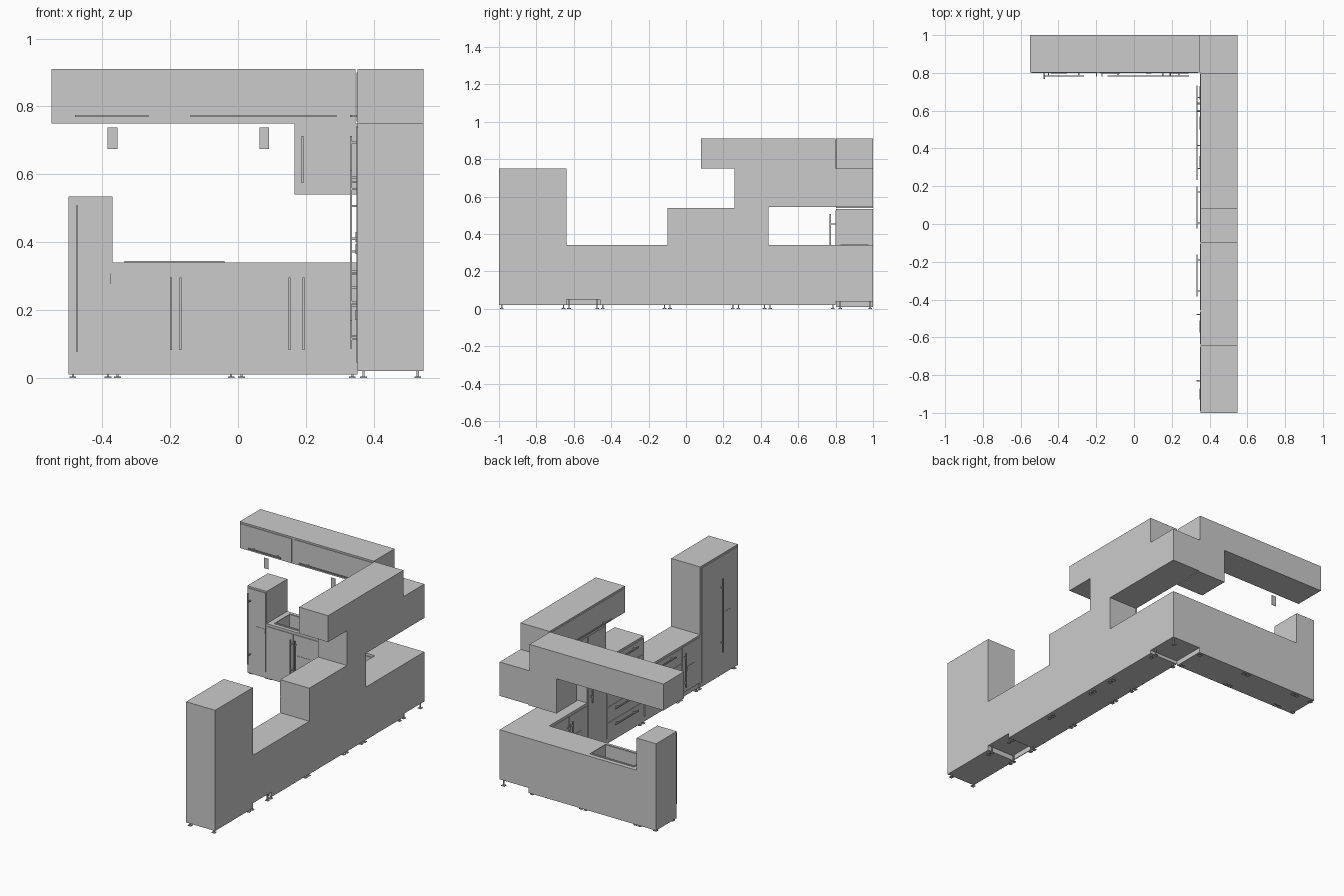
import bpy, bmesh
from mathutils import Vector

if "Cube" in bpy.data.objects:
    bpy.data.objects.remove(bpy.data.objects["Cube"])


def finish(bm, name):
    bmesh.ops.recalc_face_normals(bm, faces=bm.faces)
    me = bpy.data.meshes.new(name)
    bm.to_mesh(me)
    bm.free()
    ob = bpy.data.objects.new(name, me)
    bpy.context.collection.objects.link(ob)
    return ob


def add_box(bm, lo, hi):
    vs = bmesh.ops.create_cube(bm, size=1)["verts"]
    lo, hi = Vector(lo), Vector(hi)
    for v in vs:
        v.co = Vector((lo[i] + (v.co[i] + .5) * (hi[i] - lo[i]) for i in range(3)))


def box(name, lo, hi):
    bm = bmesh.new()
    add_box(bm, lo, hi)
    return finish(bm, name)


def prism(name, profile, axis, a, b):
    """Extrude a side outline along x or y."""
    bm = bmesh.new()
    pts = [(a, u, z) if axis == "x" else (u, a, z) for u, z in profile]
    f = bm.faces.new([bm.verts.new(p) for p in pts])
    ext = bmesh.ops.extrude_face_region(bm, geom=[f])["geom"]
    shift = (b - a, 0, 0) if axis == "x" else (0, b - a, 0)
    bmesh.ops.translate(bm, vec=shift, verts=[g for g in ext if isinstance(g, bmesh.types.BMVert)])
    return finish(bm, name)


def on_front(bm, wing, u0, u1, z0, z1, d0, d1):
    """Box on a cabinet front; d is the distance out of the front plane."""
    if wing == "back":
        add_box(bm, (u0, .803 - d1, z0), (u1, .803 - d0, z1))
    else:
        add_box(bm, (.353 - d1, u0, z0), (.353 - d0, u1, z1))


def door(name, wing, u0, u1, z0, z1):
    bm = bmesh.new()
    on_front(bm, wing, u0, u1, z0, z1, -.002, .004)
    finish(bm, name)


def handle(name, wing, u0, u1, z0, z1, out=.02):
    """Bar handle with two posts, vertical if u0 == u1."""
    bm = bmesh.new()
    r = .003
    on_front(bm, wing, u0 - r, u1 + r, z0 - r, z1 + r, out - r, out + r)
    for t in (.12, .88):
        u, z = u0 + (u1 - u0) * t, z0 + (z1 - z0) * t
        on_front(bm, wing, u - r, u + r, z - r, z + r, 0, out)
    finish(bm, name)


def plate(name, wing, u0, u1, z0, z1):
    bm = bmesh.new()
    on_front(bm, wing, u0, u1, z0, z1, .004, .006)
    finish(bm, name)


# Right wing carcasses as one stepped outline
prism("right_wing", [
    (-1, .02), (-.64, .02), (-.64, .05), (-.46, .05), (-.46, .02), (.8, .02), (.8, .04),
    (1, .04), (1, .34), (.44, .34), (.44, .545), (1, .545), (1, .75), (.8, .75), (.8, .91),
    (.08, .91), (.08, .75), (.26, .75), (.26, .54), (-.1, .54), (-.1, .34), (-.64, .34),
    (-.64, .75), (-1, .75)], "x", .353, .547)
box("right_plinth", (.36, -.645, .02), (.365, -.455, .05))

# Back wing base with tall cabinet, and sink opening
base = prism("back_wing", [(-.5, .01), (.353, .01), (.353, .34), (-.37, .34), (-.37, .535),
                           (-.5, .535)], "y", .803, 1)
cut = box("sink_cutter", (-.33, .835, .27), (-.045, .965, .4))
mod = base.modifiers.new("sink", "BOOLEAN")
mod.operation, mod.object, mod.solver = "DIFFERENCE", cut, "EXACT"
bpy.context.view_layer.objects.active = base
bpy.ops.object.modifier_apply(modifier="sink")
bpy.data.objects.remove(cut)

# Sink rim
bm = bmesh.new()
for lo, hi in (((-.335, .825), (-.04, .835)), ((-.335, .965), (-.04, .975)),
               ((-.335, .835), (-.33, .965)), ((-.045, .835), (-.04, .965))):
    add_box(bm, (*lo, .338), (*hi, .345))
finish(bm, "sink_rim")

# Back wall cabinets
box("back_upper_cabinet", (-.55, .803, .75), (.347, 1, .91))
box("back_wall_cabinet", (.167, .803, .54), (.353, 1, .75))

# Doors on the back wing
for i, d in enumerate([(-.493, -.376, .045, .525), (-.362, -.192, .05, .325),
                       (-.188, -.002, .05, .325), (.002, .17, .05, .325),
                       (.174, .338, .05, .325), (-.543, -.2, .756, .9),
                       (-.184, .335, .756, .9), (.175, .338, .552, .738)]):
    door(f"back_door_{i}", "back", *d)
for i, h in enumerate([(-.475, -.475, .08, .505, .032), (-.198, -.198, .085, .293),
                       (-.17, -.17, .085, .293), (.152, .152, .085, .293),
                       (.193, .193, .085, .293), (-.477, -.267, .772, .772),
                       (-.137, .288, .772, .772), (.19, .19, .578, .71)]):
    handle(f"back_handle_{i}", "back", *h)

# Doors and drawers on the right wing
for i, d in enumerate([(-.99, -.65, .045, .74), (-.635, -.465, .055, .33),
                       (.265, .435, .05, .74), (.445, .615, .05, .325), (.619, .79, .05, .325),
                       (.445, .615, .552, .742), (.619, .79, .552, .742),
                       (.09, .795, .756, .9)]):
    door(f"right_door_{i}", "right", *d)
for i, h in enumerate([(-.83, -.83, .17, .61), (-.48, -.48, .09, .29), (.415, .415, .34, .61),
                       (.6, .6, .09, .29), (.635, .635, .09, .29), (.595, .595, .575, .71),
                       (.64, .64, .575, .71), (.235, .73, .772, .772)]):
    handle(f"right_handle_{i}", "right", *h)
for n, (y0, y1, top, count) in enumerate([(-.455, -.105, .33, 3), (-.095, .255, .53, 5)]):
    step = (top - .05) / count
    for k in range(count):
        z = .05 + k * step
        door(f"drawer_{n}_{k}", "right", y0, y1, z + .002, z + step - .002)
        handle(f"drawer_handle_{n}_{k}", "right", y0 + .075, y1 - .06,
               z + step * .75, z + step * .75)

# Small flat plates on the fronts
for i, p in enumerate([(-.44, -.376, .277, .307), (-.167, -.073, .172, .202),
                       (.194, .288, .172, .202), (.226, .288, .63, .658),
                       (-.385, -.355, .675, .738), (.063, .092, .675, .738)]):
    plate(f"back_plate_{i}", "back", *p)
for i, p in enumerate([(-.93, -.87, .365, .395), (-.575, -.51, .17, .2), (.3, .36, .4, .43),
                       (.5, .57, .17, .2), (.66, .73, .17, .2)]):
    plate(f"right_plate_{i}", "right", *p)

# Adjustable feet: stem and flat pad
spots = [(x, y) for x in (.37, .53)
         for y in (-.985, -.655, -.625, -.475, -.445, -.115, -.085, .25, .28, .42, .45, .785)]
spots += [(x, y) for y in (.825, .985) for x in (-.487, -.383, -.355, -.02, .01, .337, .53)]
bm = bmesh.new()
for x, y in spots:
    add_box(bm, (x - .003, y - .003, .004), (x + .003, y + .003, .042 if x > .36 and y > .8 else .052 if -.64 < y < -.46 else .022))
    add_box(bm, (x - .01, y - .01, 0), (x + .01, y + .01, .004))
finish(bm, "feet")
